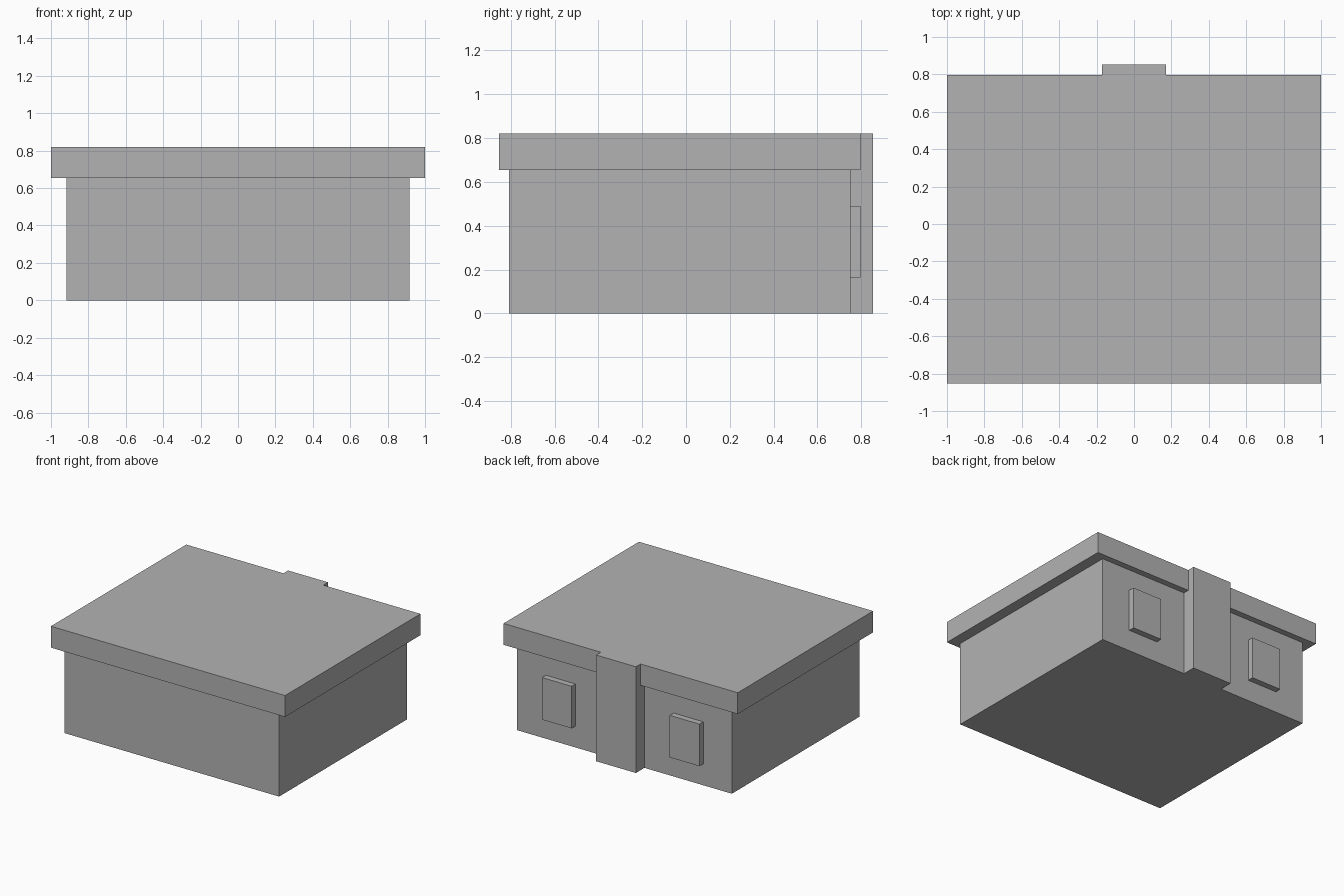
import bpy
import bmesh

cube = bpy.data.objects.get("Cube")
if cube:
    bpy.data.objects.remove(cube, do_unlink=True)

# Single grey finish
grey = bpy.data.materials.new("plain_grey")
grey.use_nodes = True
colour = (0.45, 0.45, 0.45, 1)
grey.diffuse_color = colour
grey.node_tree.nodes["Principled BSDF"].inputs["Base Color"].default_value = colour


def box(name, low, high):
    """Axis-aligned box between two corners."""
    bm = bmesh.new()
    bmesh.ops.create_cube(bm, size=1)
    for v in bm.verts:
        v.co = [lo if c < 0 else hi for c, lo, hi in zip(v.co, low, high)]
    mesh = bpy.data.meshes.new(name)
    bm.to_mesh(mesh)
    bm.free()
    mesh.materials.append(grey)
    obj = bpy.data.objects.new(name, mesh)
    bpy.context.scene.collection.objects.link(obj)
    return obj


wall_back, roof_base, roof_top = 0.75, 0.655, 0.82

# Main body and overhanging flat roof
box("walls", (-0.917, -0.808, 0), (0.917, wall_back, roof_base))
box("roof", (-1, -0.854, roof_base), (1, 0.797, roof_top))

# Full-height pillar on the back wall
box("back_pillar", (-0.17, wall_back, 0), (0.17, 0.854, roof_top))

# Raised window panels either side of the pillar
for side, centre in (("left", 0.546), ("right", -0.546)):
    box(f"{side}_window", (centre - 0.127, wall_back, 0.165),
        (centre + 0.127, 0.797, 0.49))
